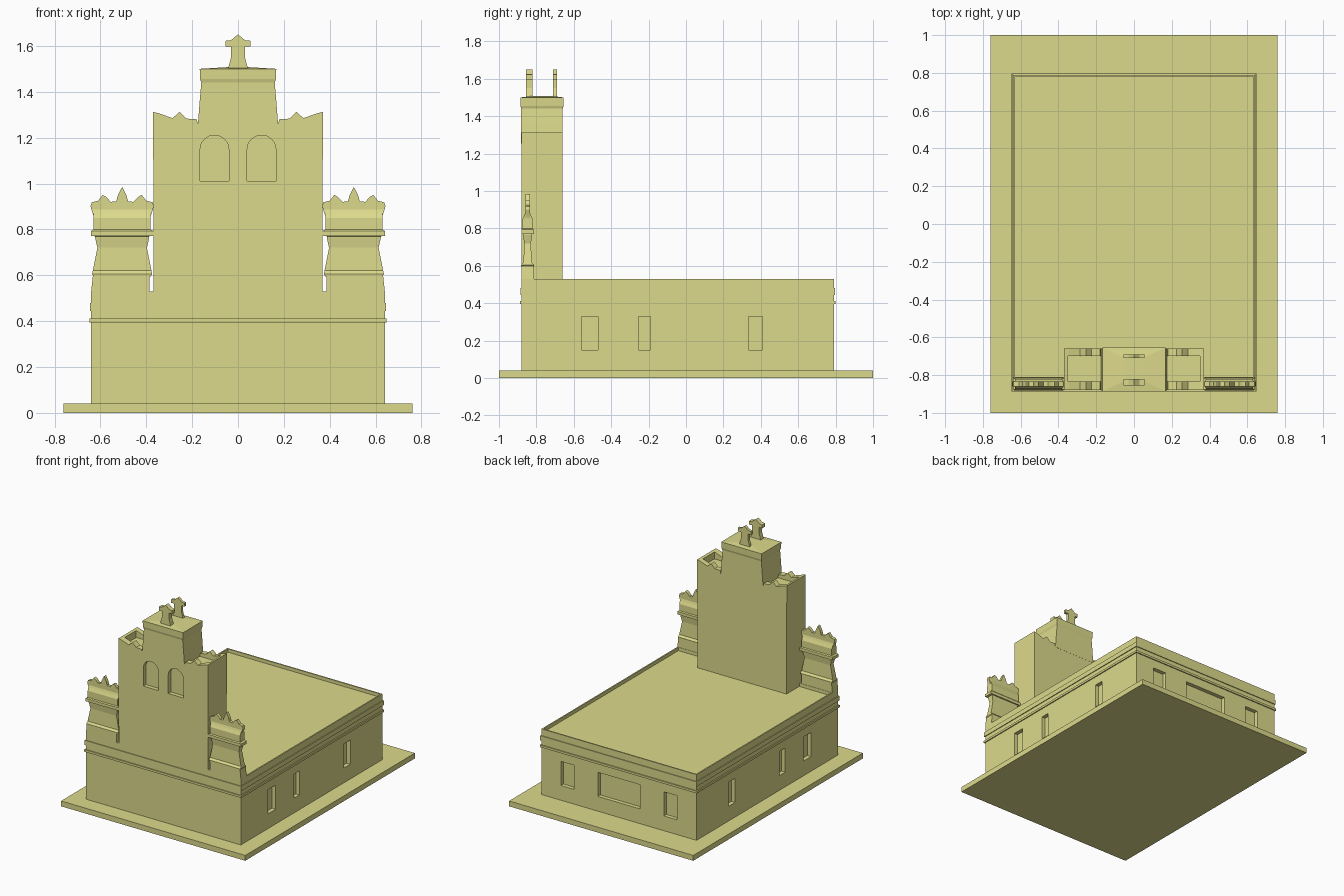
import bpy, bmesh, math

if "Cube" in bpy.data.objects:
    bpy.data.objects.remove(bpy.data.objects["Cube"])

mat = bpy.data.materials.new("yellow_plaster")
mat.diffuse_color = (0.72, 0.70, 0.26, 1)
mat.use_nodes = True
mat.node_tree.nodes["Principled BSDF"].inputs["Base Color"].default_value = mat.diffuse_color


def finish(name, bm):
    bmesh.ops.recalc_face_normals(bm, faces=bm.faces)
    me = bpy.data.meshes.new(name)
    bm.to_mesh(me)
    bm.free()
    me.materials.append(mat)
    ob = bpy.data.objects.new(name, me)
    bpy.context.collection.objects.link(ob)
    return ob


def loft(name, rings):
    """Stack of rectangles (x0, x1, y0, y1, z), capped at both ends."""
    bm = bmesh.new()
    loops = [[bm.verts.new(p) for p in ((a, c, z), (b, c, z), (b, d, z), (a, d, z))]
             for a, b, c, d, z in rings]
    for lo, hi in zip(loops, loops[1:]):
        for i in range(4):
            j = (i + 1) % 4
            bm.faces.new((lo[i], lo[j], hi[j], hi[i]))
    bm.faces.new(loops[0])
    bm.faces.new(loops[-1])
    return finish(name, bm)


def box(name, x0, x1, y0, y1, z0, z1):
    return loft(name, [(x0, x1, y0, y1, z0), (x0, x1, y0, y1, z1)])


def extrude(name, pts, y0, y1):
    """Front (x, z) outline pushed from y0 to y1."""
    bm = bmesh.new()
    f = bm.faces.new([bm.verts.new((x, y0, z)) for x, z in pts])
    out = bmesh.ops.extrude_face_region(bm, geom=[f])["geom"]
    bmesh.ops.translate(bm, vec=(0, y1 - y0, 0),
                        verts=[v for v in out if isinstance(v, bmesh.types.BMVert)])
    return finish(name, bm)


def mirrored(half):
    """Close a right-hand outline (bottom to top) with its left-hand copy."""
    return half + [(-x, z) for x, z in reversed(half) if x > 0]


def cut(target, cutter):
    mod = target.modifiers.new("cut", 'BOOLEAN')
    mod.operation = 'DIFFERENCE'
    mod.solver = 'EXACT'
    mod.object = cutter
    bpy.context.view_layer.objects.active = target
    bpy.ops.object.modifier_apply(modifier=mod.name)
    bpy.data.objects.remove(cutter)


# Ground slab
box("base_slab", -0.76, 0.76, -1, 1, 0, 0.04)

# Hall with sunken roof and window recesses
hall = box("hall", -0.64, 0.64, -0.88, 0.79, 0.035, 0.53)
cut(hall, box("roof_cut", -0.63, 0.63, -0.81, 0.78, 0.505, 0.6))
for y0, y1 in ((-0.56, -0.47), (-0.255, -0.19), (0.335, 0.41)):
    for s in (-1, 1):
        xa, xb = sorted((s * 0.61, s * 0.7))
        cut(hall, box("side_window_cut", xa, xb, y0, y1, 0.15, 0.33))
for x0, x1 in ((0.37, 0.48), (-0.175, 0.175), (-0.48, -0.37)):
    cut(hall, box("back_window_cut", x0, x1, 0.76, 0.9, 0.15, 0.33))

# Cornice bands around the hall
for name, o, z0, z1 in (("lower_cornice", 0.008, 0.395, 0.411),
                        ("upper_cornice", 0.006, 0.445, 0.48)):
    band = box(name, -0.64 - o, 0.64 + o, -0.88 - o, 0.79 + o, z0, z1)
    cut(band, box("band_cut", -0.635, 0.635, -0.875, 0.785, 0.3, 0.6))

# Bell tower with jagged shoulders
tower = extrude("bell_tower", mirrored([
    (0.368, 0.505), (0.37, 1.312), (0.345, 1.306), (0.285, 1.285), (0.255, 1.312),
    (0.225, 1.283), (0.18, 1.28), (0.175, 1.26)]), -0.88, -0.66)
for s in (-1, 1):
    xa, xb = sorted((s * 0.16, s * 0.35))
    cut(tower, box("shoulder_cut", xa, xb, -0.835, -0.70, 1.255, 1.4))
    # Arched bell opening
    arch = [(s * 0.1025 + 0.0625 * math.cos(math.pi * i / 16),
             1.148 + 0.0625 * math.sin(math.pi * i / 16)) for i in range(17)]
    arch += [(s * 0.1025 - 0.0625, 1.01), (s * 0.1025 + 0.0625, 1.01)]
    cut(tower, extrude("arch_cut", arch, -0.95, -0.85))

# Upper block of the tower, flaring at the top
loft("tower_top", [(-w, w, -0.88 - o, -0.66 + o, z) for w, o, z in (
    (0.175, 0.001, 1.255), (0.167, 0.001, 1.36), (0.16, 0.001, 1.44),
    (0.165, 0.005, 1.455), (0.167, 0.006, 1.50), (0.05, -0.05, 1.507))])

# Pair of crosses
cross = mirrored([(0.045, 1.495), (0.03, 1.55), (0.03, 1.597), (0.055, 1.597),
                  (0.055, 1.622), (0.03, 1.625), (0.0, 1.65)])
extrude("front_cross", cross, -0.855, -0.82)
extrude("back_cross", cross, -0.71, -0.69)

# Side turrets: plinth, moulded shaft and pointed crown
crown = mirrored([(0.122, 0.85), (0.138, 0.90), (0.133, 0.918), (0.105, 0.925),
                  (0.085, 0.95), (0.07, 0.942), (0.05, 0.92), (0.026, 0.922),
                  (0.018, 0.95), (0.0, 0.985)])
shaft = ((0.125, 0.034, 0.595), (0.131, 0.034, 0.605), (0.128, 0.022, 0.62),
         (0.108, 0.018, 0.72), (0.118, 0.024, 0.765), (0.118, 0.024, 0.77),
         (0.136, 0.033, 0.771), (0.136, 0.033, 0.793), (0.124, 0.027, 0.80),
         (0.124, 0.027, 0.85), (0.126, 0.017, 0.872), (0.132, 0.011, 0.89))
CY = -0.847
for side, s in (("left", -1), ("right", 1)):
    c = s * 0.505
    loft(side + "_turret_plinth", [
        (*sorted((s * 0.385, s * 0.64)), -0.88, -0.812, 0.505),
        (*sorted((s * 0.385, s * 0.64)), -0.88, -0.812, 0.53),
        (*sorted((s * 0.385, s * 0.632)), -0.88, -0.812, 0.605)])
    loft(side + "_turret_shaft", [(c - w, c + w, CY - d, CY + d, z) for w, d, z in shaft])
    extrude(side + "_turret_crown", [(c + x, z) for x, z in crown], CY - 0.012, CY + 0.012)
